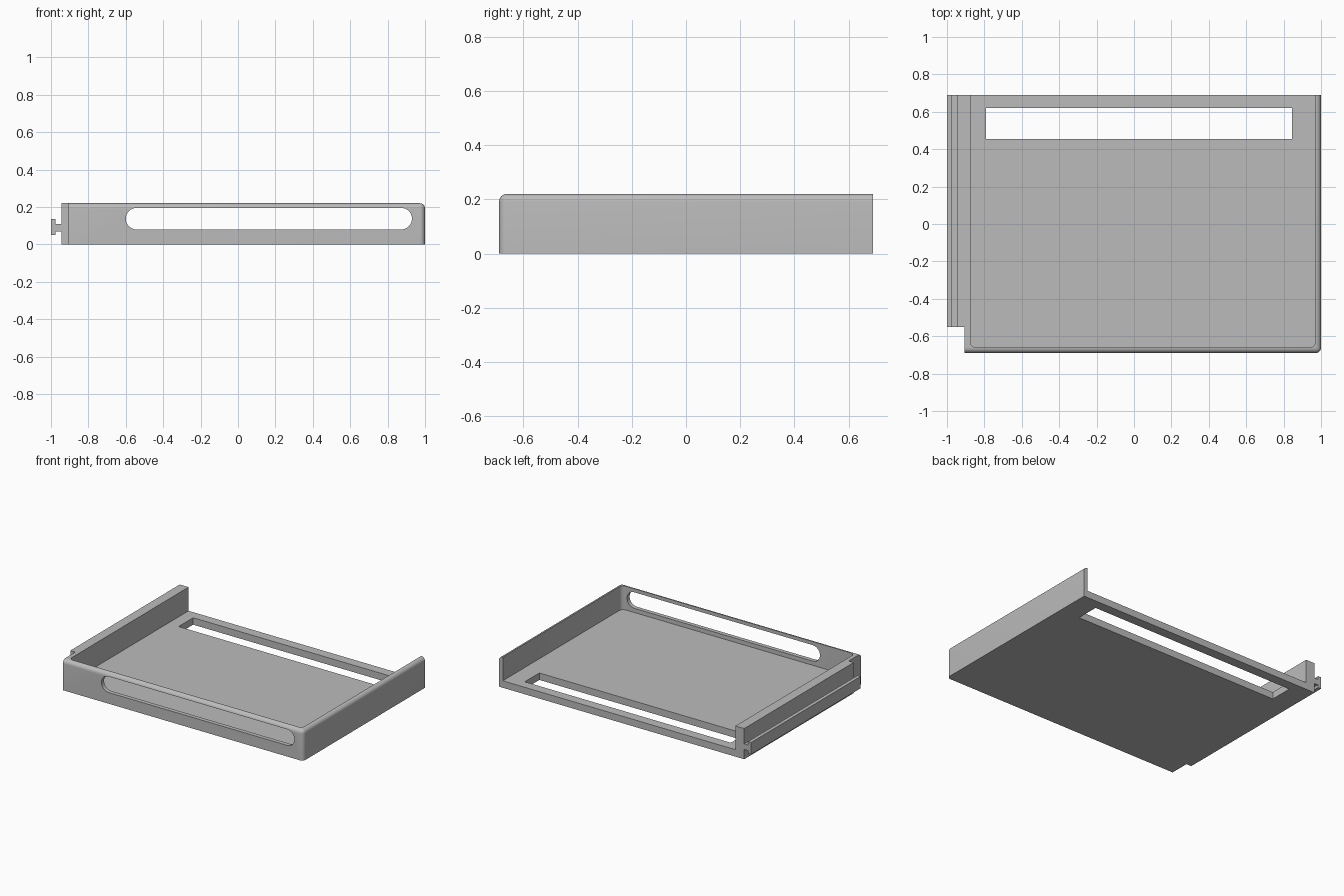
import bpy, bmesh, math

cube = bpy.data.objects.get("Cube")
if cube:
    bpy.data.objects.remove(cube, do_unlink=True)

grey = bpy.data.materials.new("plain grey")
grey.use_nodes = True
COLOR = (0.5, 0.5, 0.5, 1)
grey.diffuse_color = COLOR
grey.node_tree.nodes["Principled BSDF"].inputs["Base Color"].default_value = COLOR


def box(name, low, high, radius=0, round_edge=None, segments=6):
    """Box between two corners; edges whose midpoint passes round_edge are rounded."""
    bm = bmesh.new()
    bmesh.ops.create_cube(bm, size=1)
    for v in bm.verts:
        v.co = [low[i] if v.co[i] < 0 else high[i] for i in range(3)]
    if round_edge:
        edges = [e for e in bm.edges if round_edge((e.verts[0].co + e.verts[1].co) / 2)]
        bmesh.ops.bevel(bm, geom=edges, offset=radius, segments=segments,
                        profile=0.5, affect='EDGES')
    mesh = bpy.data.meshes.new(name)
    bm.to_mesh(mesh)
    bm.free()
    mesh.materials.append(grey)
    obj = bpy.data.objects.new(name, mesh)
    bpy.context.collection.objects.link(obj)
    return obj


def cut(target, cutter):
    mod = target.modifiers.new(cutter.name, 'BOOLEAN')
    mod.operation = 'DIFFERENCE'
    mod.solver = 'EXACT'
    mod.object = cutter
    cutter.hide_render = True
    cutter.hide_set(True)


LEFT, RIGHT, BACK, TOP = -0.945, 1.0, 0.69, 0.22
WALL, FLOOR = 0.03, 0.05
INNER = -0.875

# Tray body: rounded front and right top edges and the corner between them
tray = box("tray", (LEFT, -BACK, 0), (RIGHT, BACK, TOP), 0.028,
           lambda m: (m.y < -0.6 and m.z > 0.2) or (m.x > 0.9 and m.z > 0.2)
           or (m.x > 0.9 and m.y < -0.6))

# Open interior, running out through the back
cut(tray, box("interior_cutter", (INNER, WALL - BACK, FLOOR), (RIGHT - WALL, 0.9, 0.4),
              0.03, lambda m: m.y < -0.6 and 0.1 < m.z < 0.3))

# Round-ended slot in the front wall
cut(tray, box("front_slot_cutter", (-0.6, -0.8, 0.08), (0.93, -0.6, 0.195), 0.0574,
              lambda m: abs(m.y + 0.7) < 0.01, 10))

# Rectangular slot in the floor near the back
cut(tray, box("floor_slot_cutter", (-0.79, 0.455, -0.1), (0.845, 0.62, 0.1)))

# Notch in the front corner beside the rail
cut(tray, box("corner_notch_cutter", (-1.1, -0.8, -0.1), (-0.905, -0.55, 0.4)))

# T-shaped side rail
box("rail_stem", (-0.976, -0.55, 0.07), (LEFT + 0.005, BACK, 0.11))
box("rail_head", (-1.0, -0.55, 0.05), (-0.975, BACK, 0.135))

# Bake the cuts, then smooth the rounded edges
bpy.context.view_layer.objects.active = tray
tray.select_set(True)
for mod in list(tray.modifiers):
    cutter = mod.object
    bpy.ops.object.modifier_apply(modifier=mod.name)
    bpy.data.objects.remove(cutter, do_unlink=True)
bpy.ops.object.shade_smooth_by_angle(angle=math.radians(30))
